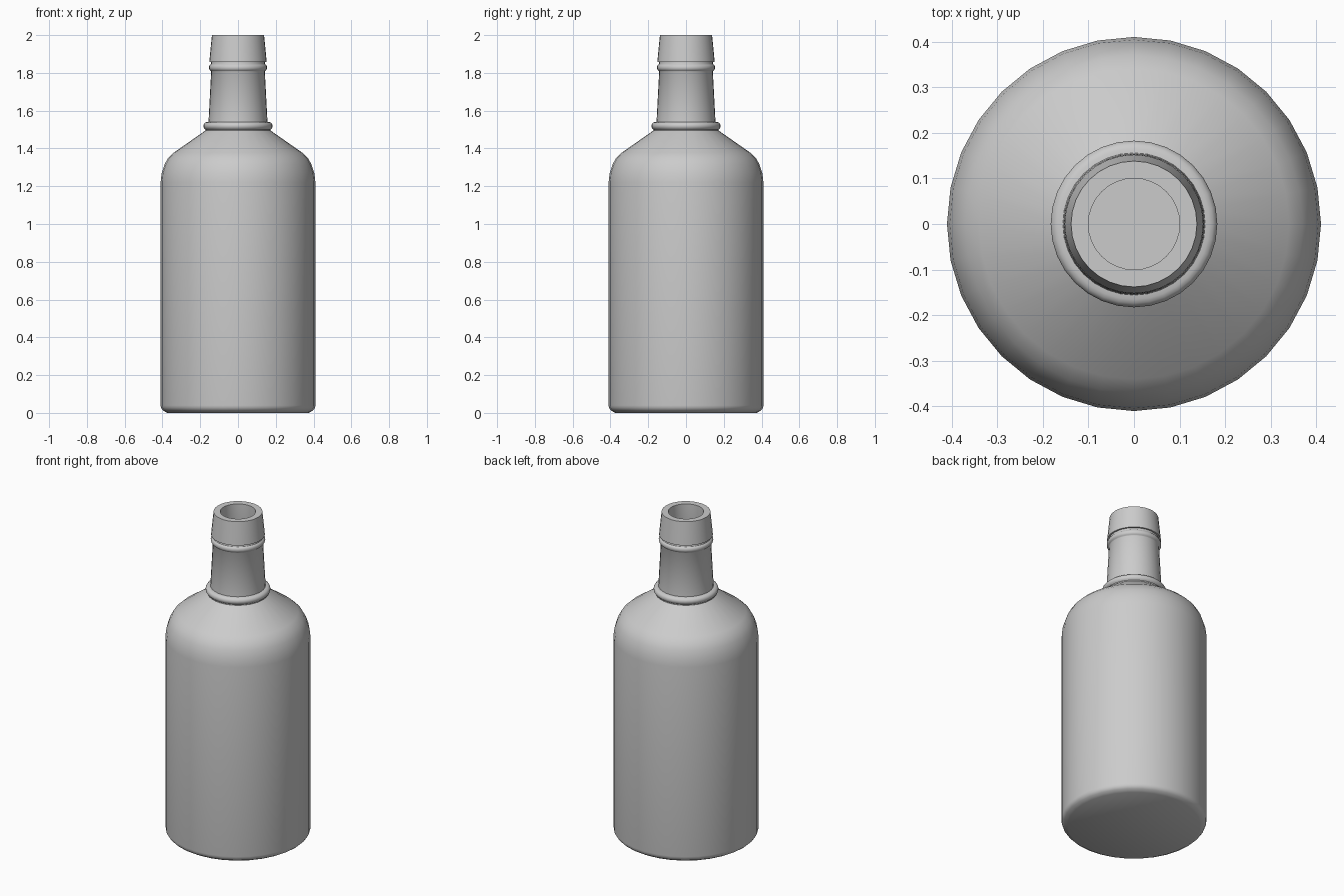
import bpy
import bmesh
import math

SEGMENTS = 32

cube = bpy.data.objects.get("Cube")
if cube:
    bpy.data.objects.remove(cube, do_unlink=True)

grey = bpy.data.materials.new("light grey glass")
grey.use_nodes = True
colour = (0.6, 0.6, 0.6, 1)
grey.diffuse_color = colour
grey.node_tree.nodes["Principled BSDF"].inputs["Base Color"].default_value = colour


def arc(cr, cz, rx, rz, start, end, steps):
    """Profile points along part of an ellipse, angles in degrees."""
    angles = [math.radians(start + (end - start) * i / steps) for i in range(steps + 1)]
    return [(cr + rx * math.cos(a), cz + rz * math.sin(a)) for a in angles]


def lathe(name, profile):
    """Spin a radius/height profile around z."""
    bm = bmesh.new()
    verts = [bm.verts.new((r, 0, z)) for r, z in profile]
    edges = [bm.edges.new(pair) for pair in zip(verts, verts[1:])]
    bmesh.ops.spin(bm, geom=verts + edges, cent=(0, 0, 0), axis=(0, 0, 1),
                   angle=math.tau, steps=SEGMENTS, use_duplicate=False)
    bmesh.ops.remove_doubles(bm, verts=bm.verts, dist=0.0001)
    bmesh.ops.recalc_face_normals(bm, faces=bm.faces)
    mesh = bpy.data.meshes.new(name)
    bm.to_mesh(mesh)
    bm.free()
    mesh.materials.append(grey)
    obj = bpy.data.objects.new(name, mesh)
    bpy.context.collection.objects.link(obj)
    bpy.ops.object.select_all(action="DESELECT")
    obj.select_set(True)
    bpy.context.view_layer.objects.active = obj
    bpy.ops.object.shade_smooth_by_angle(angle=math.radians(35))


# Outside: base, body, shoulder, collar, neck, bead and lip
outside = [(0, 0), (0.375, 0)]
outside += arc(0.375, 0.04, 0.035, 0.035, -70, 0, 4)
outside += [(0.41, 1.22)]
outside += [(0.404, 1.27), (0.389, 1.315), (0.37, 1.35), (0.34, 1.378), (0.172, 1.495)]
outside += arc(0.162, 1.519, 0.021, 0.021, -60, 80, 6)
outside += [(0.156, 1.541), (0.142, 1.808)]
outside += arc(0.14, 1.828, 0.014, 0.018, -75, 75, 6)
outside += [(0.142, 1.85), (0.142, 1.858), (0.152, 1.858), (0.138, 2)]

# Inside: mouth, inner neck, cavity and floor
inside = [(0.1, 2), (0.1, 1.52), (0.14, 1.46), (0.32, 1.335),
          (0.36, 1.28), (0.37, 1.22), (0.37, 0.06), (0.35, 0.04), (0, 0.04)]

lathe("bottle", outside + inside)
